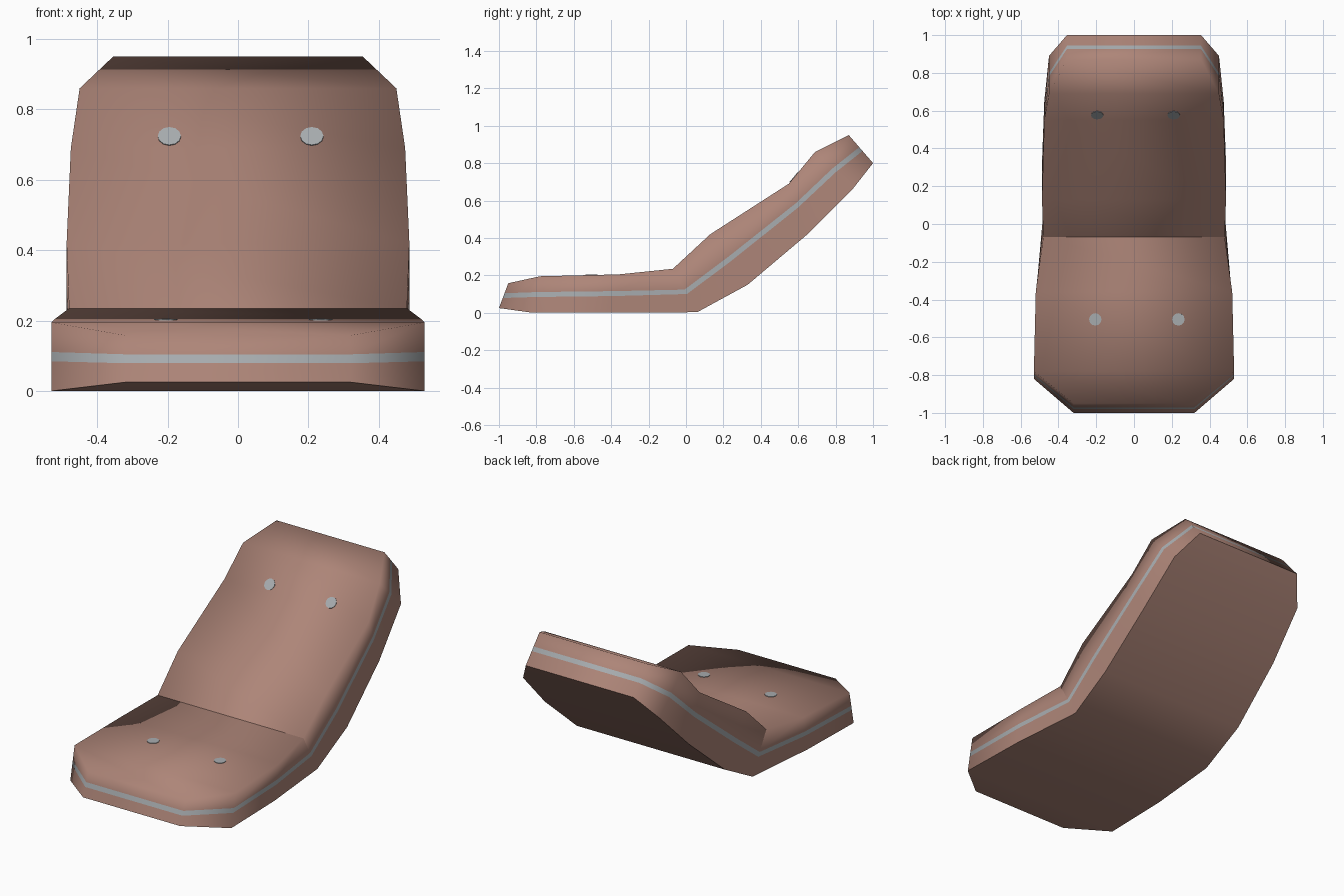
import bpy
import bmesh
from mathutils import Vector

cube = bpy.data.objects.get("Cube")
if cube:
    bpy.data.objects.remove(cube, do_unlink=True)


def material(name, colour):
    mat = bpy.data.materials.new(name)
    mat.use_nodes = True
    mat.diffuse_color = (*colour, 1)
    mat.node_tree.nodes["Principled BSDF"].inputs["Base Color"].default_value = (*colour, 1)
    return mat


leather = material("brown_leather", (0.42, 0.235, 0.188))
piping = material("grey_piping", (0.39, 0.415, 0.43))

# Stations from seat front to back top: half width, bottom (y, z), top (y, z), seam height fraction
STATIONS = [
    (0.32, (-1.0, 0.025), (-0.95, 0.158), 0.5),
    (0.53, (-0.82, 0.0), (-0.78, 0.195), 0.5),
    (0.52, (-0.40, 0.0), (-0.36, 0.205), 0.5),
    (0.48, (0.06, 0.003), (-0.07, 0.235), 0.47),
    (0.487, (0.33, 0.15), (0.13, 0.42), 0.5),
    (0.475, (0.65, 0.42), (0.55, 0.69), 0.57),
    (0.45, (0.89, 0.66), (0.69, 0.86), 0.5),
    (0.355, (1.0, 0.80), (0.87, 0.95), 0.5),
]
CREASE = 3
HALF_BAND = 0.0135


def station_rows(bm, side, width, bottom, top, seam):
    low, high = Vector((side * width, *bottom)), Vector((side * width, *top))
    band = HALF_BAND / (high - low).length
    return [bm.verts.new(low.lerp(high, t)) for t in (0, seam - band, seam + band, 1)]


# Padded body, with the piping as a strip of faces around the edge
bm = bmesh.new()
left, right = [[station_rows(bm, side, *s) for s in STATIONS] for side in (1, -1)]
loop = left + right[::-1]
for i, a in enumerate(loop):
    b = loop[(i + 1) % len(loop)]
    for row in range(3):
        face = bm.faces.new((a[row], b[row], b[row + 1], a[row + 1]))
        face.material_index = 1 if row == 1 else 0
for i in range(len(STATIONS) - 1):
    for row in (0, 3):
        bm.faces.new((left[i][row], left[i + 1][row], right[i + 1][row], right[i][row]))
bmesh.ops.recalc_face_normals(bm, faces=bm.faces)
for face in bm.faces:
    face.smooth = True

# Sharp rim around the underside and sharp fold between seat and backrest
for i, a in enumerate(loop):
    bm.edges.get((a[0], loop[(i + 1) % len(loop)][0])).smooth = False
bm.edges.get((left[CREASE][3], right[CREASE][3])).smooth = False
for side in (left, right):
    bm.edges.get((side[CREASE][2], side[CREASE][3])).smooth = False

mesh = bpy.data.meshes.new("padded_seat")
bm.to_mesh(mesh)
bm.free()
mesh.materials.append(leather)
mesh.materials.append(piping)
body = bpy.data.objects.new("padded_seat", mesh)
bpy.context.collection.objects.link(body)


# Flat round buttons lying on the upholstery
def button(name, x, y, segment):
    a, b = Vector(STATIONS[segment][2]), Vector(STATIONS[segment + 1][2])
    point = a.lerp(b, (y - a.x) / (b.x - a.x))
    normal = Vector((0, a.y - b.y, b.x - a.x)).normalized()
    bpy.ops.mesh.primitive_cylinder_add(
        vertices=12, radius=0.033, depth=0.006, location=(x, point.x, point.y),
        rotation=normal.to_track_quat("Z", "Y").to_euler())
    bpy.context.object.name = name
    bpy.context.object.data.materials.append(piping)


button("seat_button_left", 0.235, -0.505, 1)
button("seat_button_right", -0.205, -0.505, 1)
button("back_button_left", 0.21, 0.577, 5)
button("back_button_right", -0.195, 0.577, 5)
